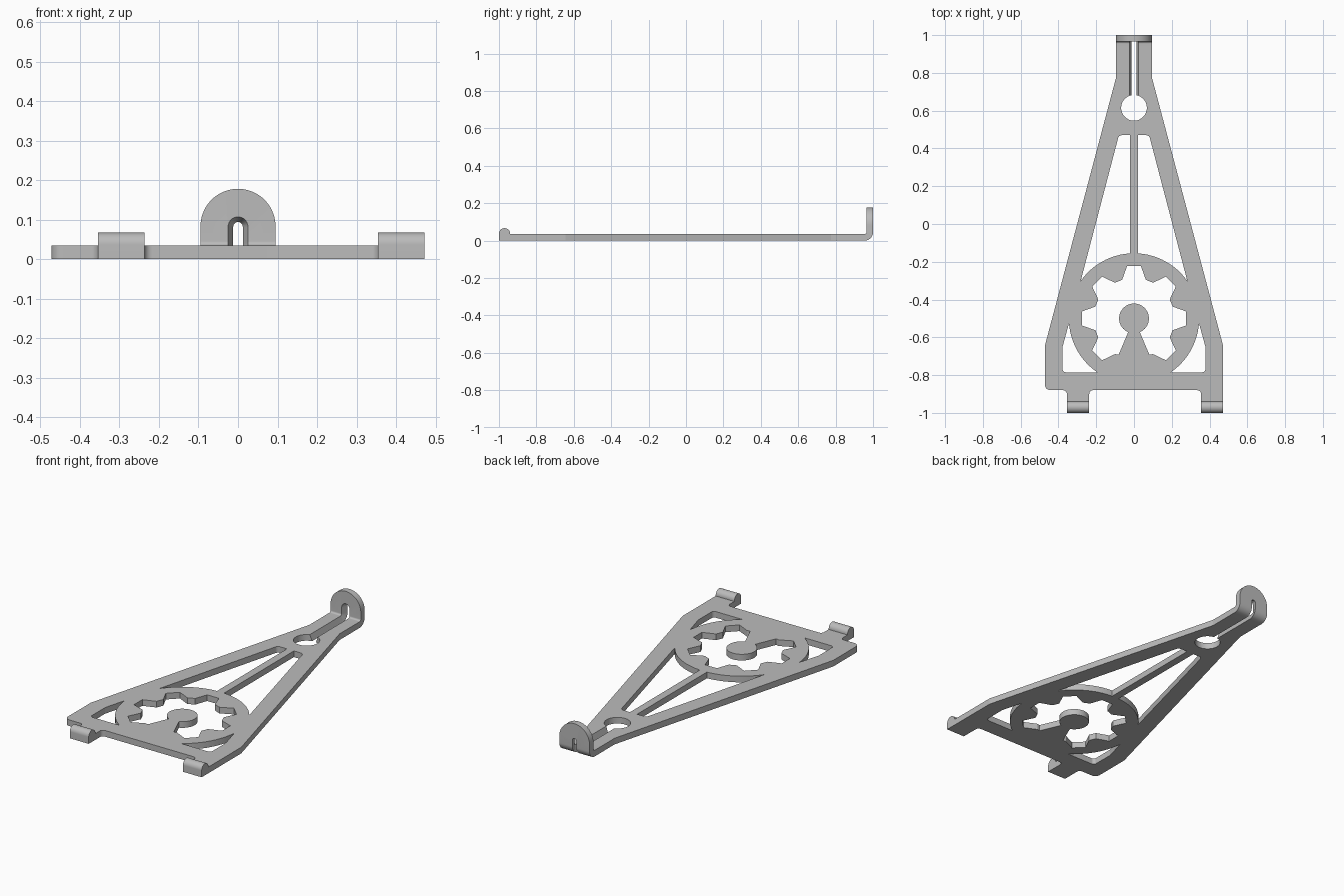
import bpy, bmesh
from math import sin, cos, tan, radians, pi
from mathutils import Vector

if "Cube" in bpy.data.objects:
    bpy.data.objects.remove(bpy.data.objects["Cube"], do_unlink=True)

T = 0.035                 # plate thickness
GEAR_Y = -0.5             # centre of the gear ring
RING_R = 0.345

grey = bpy.data.materials.new("light grey")
grey.use_nodes = True
grey.diffuse_color = (0.5, 0.5, 0.5, 1)
grey.node_tree.nodes["Principled BSDF"].inputs["Base Color"].default_value = (0.5, 0.5, 0.5, 1)


def arc(cx, cy, r, a0, a1, n):
    """Points on an arc, angles in degrees."""
    angles = [radians(a0 + (a1 - a0) * i / n) for i in range(n + 1)]
    return [(cx + r * cos(a), cy + r * sin(a)) for a in angles]


def rounded(points, n=10):
    """Polygon whose corners given as (x, y, radius) are filleted."""
    out = []
    for i, p in enumerate(points):
        c = Vector(p[:2])
        if len(p) < 3:
            out.append(tuple(c))
            continue
        d0 = (Vector(points[i - 1][:2]) - c).normalized()
        d1 = (Vector(points[(i + 1) % len(points)][:2]) - c).normalized()
        half = d0.angle(d1) / 2
        start = c + d0 * p[2] / tan(half)
        centre = c + (d0 + d1).normalized() * p[2] / sin(half)
        turn = (start - centre).angle_signed(c + d1 * p[2] / tan(half) - centre)
        arm = start - centre
        for k in range(n + 1):
            a = -turn * k / n
            out.append((centre.x + arm.x * cos(a) - arm.y * sin(a),
                        centre.y + arm.x * sin(a) + arm.y * cos(a)))
    return out


def finish(name, bm):
    bmesh.ops.recalc_face_normals(bm, faces=bm.faces)
    mesh = bpy.data.meshes.new(name)
    bm.to_mesh(mesh)
    bm.free()
    mesh.materials.append(grey)
    obj = bpy.data.objects.new(name, mesh)
    bpy.context.collection.objects.link(obj)
    return obj


def loft(name, sections):
    """Closed solid through a row of matching sections."""
    bm = bmesh.new()
    rings = [[bm.verts.new(p) for p in s] for s in sections]
    n = len(rings[0])
    for a, b in zip(rings, rings[1:]):
        for i in range(n):
            j = (i + 1) % n
            bm.faces.new((a[i], a[j], b[j], b[i]))
    bm.faces.new(rings[0])
    bm.faces.new(rings[-1])
    return finish(name, bm)


PLACE = {"x": lambda u, v, w: (w, u, v),
         "y": lambda u, v, w: (u, w, v),
         "z": lambda u, v, w: (u, v, w)}


def prism(name, profile, lo, hi, axis="z"):
    return loft(name, [[PLACE[axis](u, v, w) for u, v in profile] for w in (lo, hi)])


def combine(obj, other, operation):
    """Apply a boolean and drop the helper."""
    other.hide_render = True
    mod = obj.modifiers.new(operation.lower(), "BOOLEAN")
    mod.operation, mod.object, mod.solver = operation, other, "EXACT"
    bpy.context.view_layer.objects.active = obj
    bpy.ops.object.modifier_apply(modifier=mod.name)
    bpy.data.objects.remove(other, do_unlink=True)


# Plate outline with two feet along the front edge
outline = rounded([
    (0.095, 0.9), (0.095, 0.775), (0.472, -0.645), (0.472, -0.96),
    (0.355, -0.96), (0.355, -0.88, 0.02), (-0.237, -0.88, 0.02), (-0.237, -0.96),
    (-0.355, -0.96), (-0.355, -0.88, 0.02), (-0.472, -0.88, 0.03),
    (-0.472, -0.645), (-0.095, 0.775), (-0.095, 0.9)])
frame = prism("frame", outline, 0, T)

# Windows on both sides of the centre bar and beside the ring
for s in (1, -1):
    upper = rounded([(0.022, 0.47), (0.08, 0.47, 0.02)]
                    + arc(0, GEAR_Y, RING_R, 35.1, 86.3, 12))
    lower = rounded([(0.378, -0.65), (0.378, -0.785, 0.018)]
                    + arc(0, GEAR_Y, RING_R, -55.7, -4.2, 12))
    for name, shape in (("upper_window", upper), ("lower_window", lower)):
        combine(frame, prism(name, [(s * x, y) for x, y in shape], -0.1, 0.1), "DIFFERENCE")

# Gear-shaped opening that leaves a round hub on a stem
polar = [(-67, 0.208)]
for k in range(-45, 226, 45):
    polar += [(k - 17, 0.214), (k - 7.6, 0.279), (k + 7.6, 0.279), (k + 17, 0.214)]
polar.append((247, 0.208))
gear = [(r * cos(radians(a)), GEAR_Y + r * sin(radians(a))) for a, r in polar]
gear += arc(0, GEAR_Y, 0.079, 247, -67, 40)
combine(frame, prism("gear_opening", gear, -0.1, 0.1), "DIFFERENCE")

# Upturned end tab, bent from the plate and rounded at the top
BY, BZ = 0.955, 0.045     # bend centre
bend = ([(0.9, T), (0.9, 0)] + arc(BY, BZ, 0.045, -90, 0, 10)
        + [(1, 0.3), (0.965, 0.3)] + arc(BY, BZ, 0.01, 0, -90, 10))
end_tab = prism("end_tab", bend, -0.095, 0.095, "x")
arch = [(-0.095, -0.1), (0.095, -0.1)] + arc(0, 0.083, 0.095, 0, 180, 36)
combine(end_tab, prism("arch", arch, 0.8, 1.1, "y"), "INTERSECT")
combine(frame, end_tab, "UNION")

# Rounded lips on the two feet
lip = [(-0.94, 0), (-1, 0)] + arc(-0.97, 0.037, 0.03, 180, 0, 24)
for x0, x1 in ((-0.355, -0.237), (0.355, 0.472)):
    combine(frame, prism("foot_lip", lip, x0, x1, "x"), "UNION")

# Round hole in the neck
combine(frame, prism("round_hole", arc(0, 0.615, 0.068, 0, 352.5, 47), -0.1, 0.1), "DIFFERENCE")

# Tapered slot that runs from the hole, around the bend and up the end tab
R_IN, R_OUT, W_IN, W_OUT = 0.002, 0.056, 0.028, 0.008


def slot_section(y, z, angle):
    dy, dz = cos(angle), sin(angle)
    return [(x, y + r * dy, z + r * dz) for x, r in
            ((-W_IN, R_IN), (W_IN, R_IN), (W_OUT, R_OUT), (-W_OUT, R_OUT))]


sections = [slot_section(0.62, BZ, -pi / 2)]
sections += [slot_section(BY, BZ, -pi / 2 * (1 - i / 8)) for i in range(9)]
sections.append(slot_section(BY, 0.082, 0))
combine(frame, loft("slot", sections), "DIFFERENCE")
cone = [[(x, BY + r, z) for x, z in arc(0, 0.082, w, 0, 352.5, 47)]
        for r, w in ((R_IN, W_IN), (R_OUT, W_OUT))]
combine(frame, loft("slot_end", cone), "DIFFERENCE")

# Smooth curved walls, keep crisp corners
bpy.ops.object.select_all(action="DESELECT")
frame.select_set(True)
bpy.context.view_layer.objects.active = frame
bpy.ops.object.shade_smooth_by_angle(angle=radians(12))
